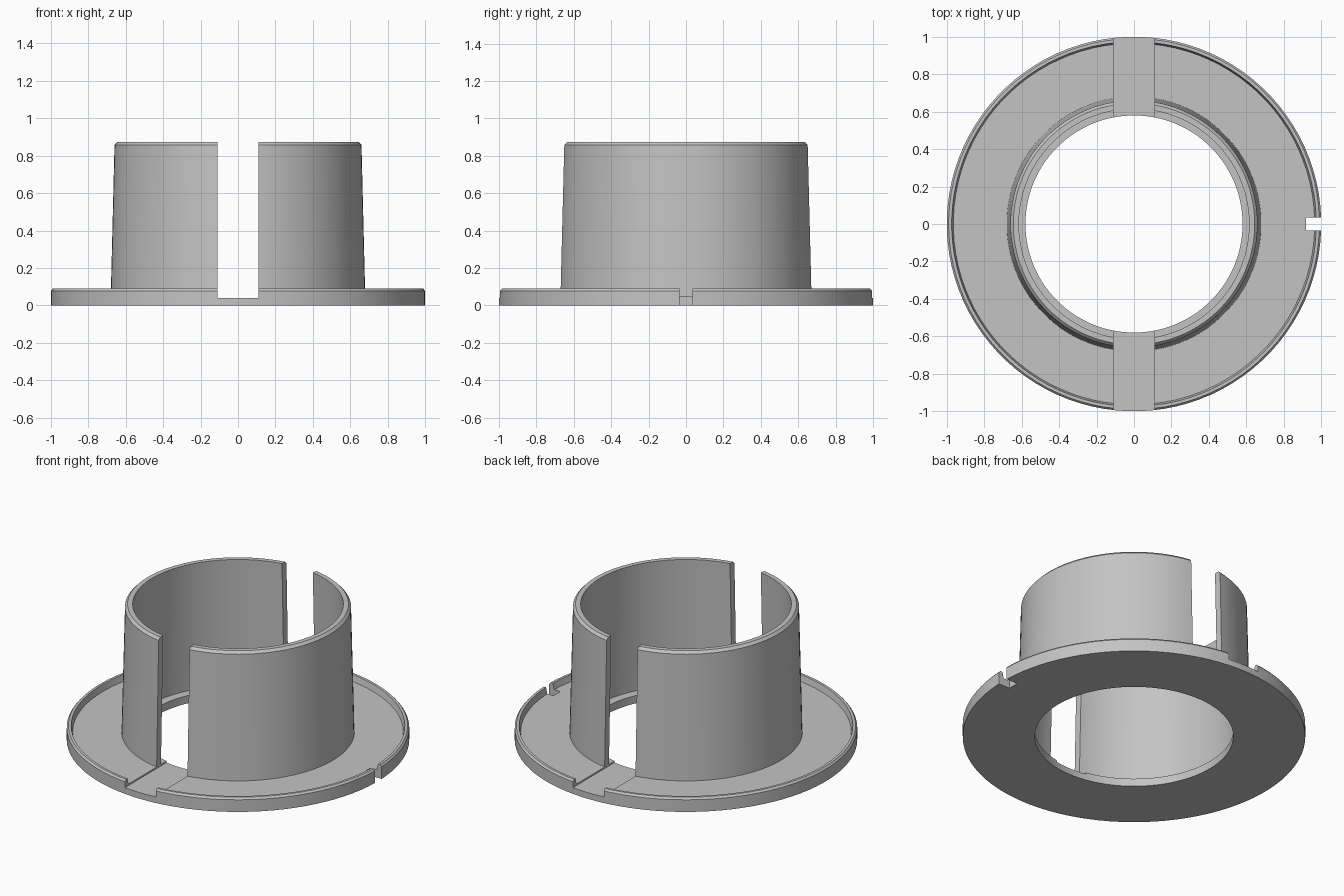
import bpy, bmesh, math
from mathutils import Matrix, Vector

cube = bpy.data.objects.get("Cube")
if cube:
    bpy.data.objects.remove(cube, do_unlink=True)

SEGMENTS = 96

grey = bpy.data.materials.new("plain grey")
grey.use_nodes = True
colour = (0.55, 0.55, 0.55, 1)
grey.diffuse_color = colour
grey.node_tree.nodes["Principled BSDF"].inputs["Base Color"].default_value = colour


def make_object(name, bm):
    bmesh.ops.recalc_face_normals(bm, faces=bm.faces)
    mesh = bpy.data.meshes.new(name)
    bm.to_mesh(mesh)
    bm.free()
    mesh.materials.append(grey)
    obj = bpy.data.objects.new(name, mesh)
    bpy.context.collection.objects.link(obj)
    return obj


def lathe(name, profile):
    """Turn a closed (radius, height) outline around the z axis."""
    bm = bmesh.new()
    rings = []
    for i in range(SEGMENTS):
        a = math.tau * (i + 0.5) / SEGMENTS
        rings.append([bm.verts.new((r * math.cos(a), r * math.sin(a), z)) for r, z in profile])
    n = len(profile)
    for i, ring in enumerate(rings):
        after = rings[(i + 1) % SEGMENTS]
        for j in range(n):
            k = (j + 1) % n
            bm.faces.new((ring[j], after[j], after[k], ring[k]))
    return make_object(name, bm)


def cut_box(target, low, high):
    """Subtract a box given by two opposite corners."""
    low, high = Vector(low), Vector(high)
    bm = bmesh.new()
    bmesh.ops.create_cube(bm, size=1, matrix=Matrix.Translation((low + high) / 2)
                          @ Matrix.Diagonal((*(high - low), 1)))
    cutter = make_object("cutter", bm)
    cutter.hide_render = True
    mod = target.modifiers.new("cut", 'BOOLEAN')
    mod.operation = 'DIFFERENCE'
    mod.solver = 'EXACT'
    mod.object = cutter
    bpy.context.view_layer.objects.active = target
    bpy.ops.object.modifier_apply(modifier=mod.name)
    bpy.data.objects.remove(cutter, do_unlink=True)


# Flange with raised lip, and tapered sleeve, as one turned solid
collar = lathe("flanged_sleeve", [
    (0.58, 0), (1.0, 0), (1.0, 0.078), (0.99, 0.09), (0.974, 0.09), (0.965, 0.05),
    (0.68, 0.05), (0.66, 0.857), (0.645, 0.873), (0.615, 0.873), (0.637, 0.05), (0.58, 0.05),
])

# Wide slot through the front and back of the sleeve and lip
cut_box(collar, (-0.11, -1.2, 0.04), (0.11, 1.2, 1.2))

# Small locating notch in the left edge of the flange
cut_box(collar, (0.92, -0.035, -0.1), (1.2, 0.035, 0.3))

# Smooth round walls with crisp edges
bpy.ops.object.select_all(action='DESELECT')
collar.select_set(True)
bpy.context.view_layer.objects.active = collar
bpy.ops.object.shade_smooth_by_angle(angle=math.radians(25))
